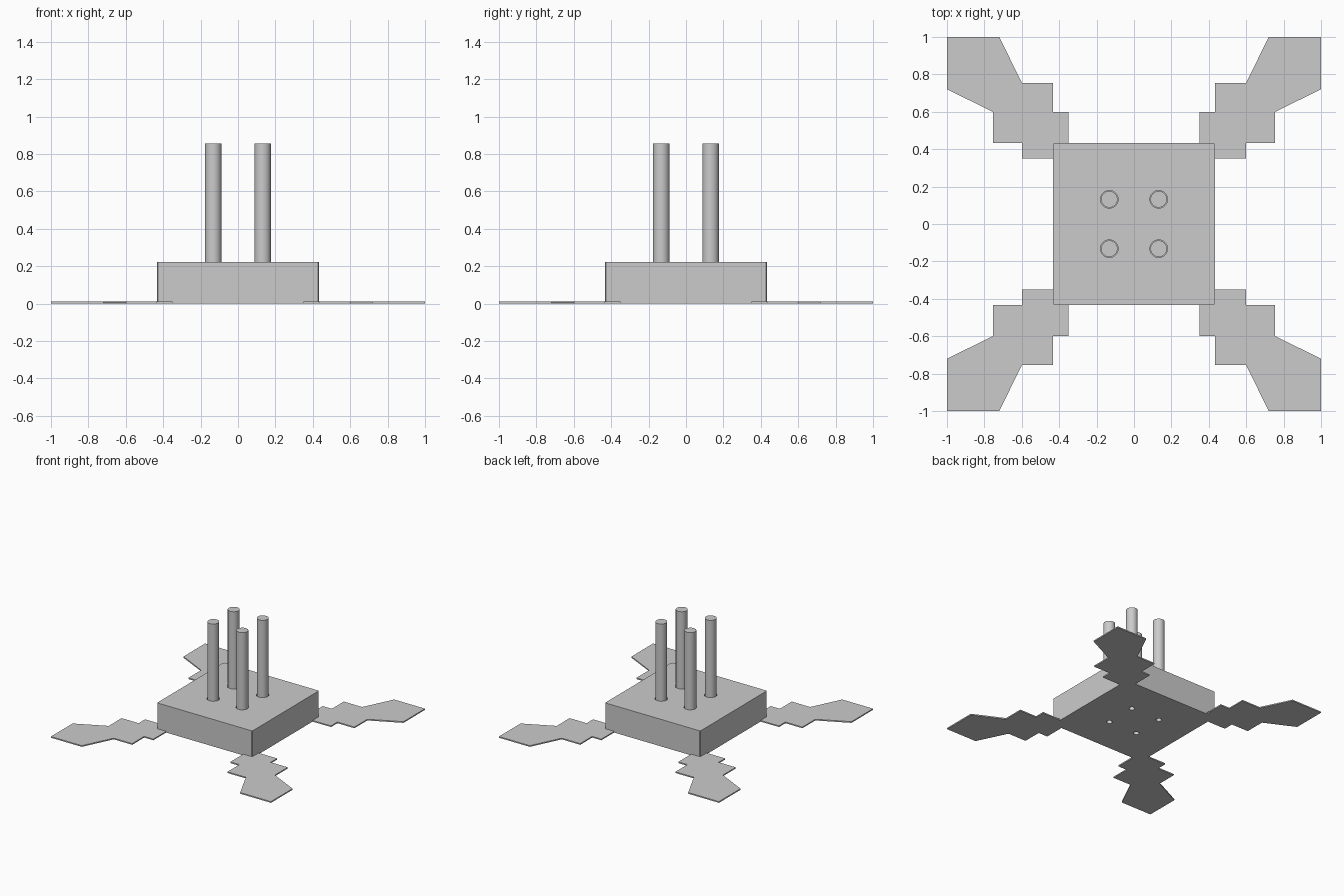
import bpy
import bmesh
from mathutils import Matrix

if "Cube" in bpy.data.objects:
    bpy.data.objects.remove(bpy.data.objects["Cube"])

grey = bpy.data.materials.new("plain_grey")
grey.use_nodes = True
grey.diffuse_color = (0.6, 0.6, 0.6, 1)
grey.node_tree.nodes["Principled BSDF"].inputs["Base Color"].default_value = (0.6, 0.6, 0.6, 1)

HALF, TOP, PIN_TOP = 0.433, 0.222, 0.855
PIN_POS, PIN_R, SOCKET_R, BORE_R, SEAT = 0.132, 0.044, 0.047, 0.022, 0.11
PAD_Z = 0.01
CORNERS = [(sx, sy) for sx in (1, -1) for sy in (1, -1)]


def add_object(name, bm):
    bmesh.ops.recalc_face_normals(bm, faces=bm.faces)
    mesh = bpy.data.meshes.new(name)
    bm.to_mesh(mesh)
    bm.free()
    mesh.materials.append(grey)
    obj = bpy.data.objects.new(name, mesh)
    bpy.context.collection.objects.link(obj)
    return obj


def cylinder(name, x, y, radius, z0, z1):
    bm = bmesh.new()
    place = Matrix.Translation((x, y, (z0 + z1) / 2))
    bmesh.ops.create_cone(bm, cap_ends=True, segments=32, radius1=radius,
                          radius2=radius, depth=z1 - z0, matrix=place)
    return add_object(name, bm)


def smooth(obj):
    bpy.ops.object.select_all(action='DESELECT')
    obj.select_set(True)
    bpy.context.view_layer.objects.active = obj
    bpy.ops.object.shade_smooth_by_angle(angle=0.6)


# Square body with slightly eased upright corners
bm = bmesh.new()
bmesh.ops.create_cube(bm, size=1, matrix=Matrix.Translation((0, 0, TOP / 2))
                      @ Matrix.Diagonal((2 * HALF, 2 * HALF, TOP, 1)))
upright = [e for e in bm.edges if abs(e.verts[0].co.z - e.verts[1].co.z) > 0.1]
bmesh.ops.bevel(bm, geom=upright, offset=0.006, segments=1, affect='EDGES')
body = add_object("body", bm)

# Pins seated in sockets, with a narrow bore open underneath
for i, (sx, sy) in enumerate(CORNERS):
    x, y = sx * PIN_POS, sy * PIN_POS
    for part, radius, z0, z1 in (("socket", SOCKET_R, SEAT, TOP + 0.1),
                                 ("bore", BORE_R, -0.1, SEAT + 0.05)):
        cutter = cylinder(f"{part}_cutter_{i + 1}", x, y, radius, z0, z1)
        cutter.hide_render = True
        cutter.hide_set(True)
        cut = body.modifiers.new(part, 'BOOLEAN')
        cut.operation = 'DIFFERENCE'
        cut.solver = 'EXACT'
        cut.object = cutter
    smooth(cylinder(f"pin_{i + 1}", x, y, PIN_R, SEAT, PIN_TOP))

# Thin stepped corner pads, symmetric about their diagonal
half_outline = [(1, 1), (0.72, 1), (0.6, 0.755), (0.433, 0.755),
                (0.433, 0.6), (0.35, 0.6), (0.35, 0.35)]
outline = half_outline + [(y, x) for x, y in reversed(half_outline[1:-1])]
for i, (sx, sy) in enumerate(CORNERS):
    bm = bmesh.new()
    face = bm.faces.new([bm.verts.new((sx * x, sy * y, 0)) for x, y in outline])
    extruded = bmesh.ops.extrude_face_region(bm, geom=[face], use_keep_orig=True)
    lifted = [g for g in extruded["geom"] if isinstance(g, bmesh.types.BMVert)]
    bmesh.ops.translate(bm, verts=lifted, vec=(0, 0, PAD_Z))
    add_object(f"corner_pad_{i + 1}", bm)
